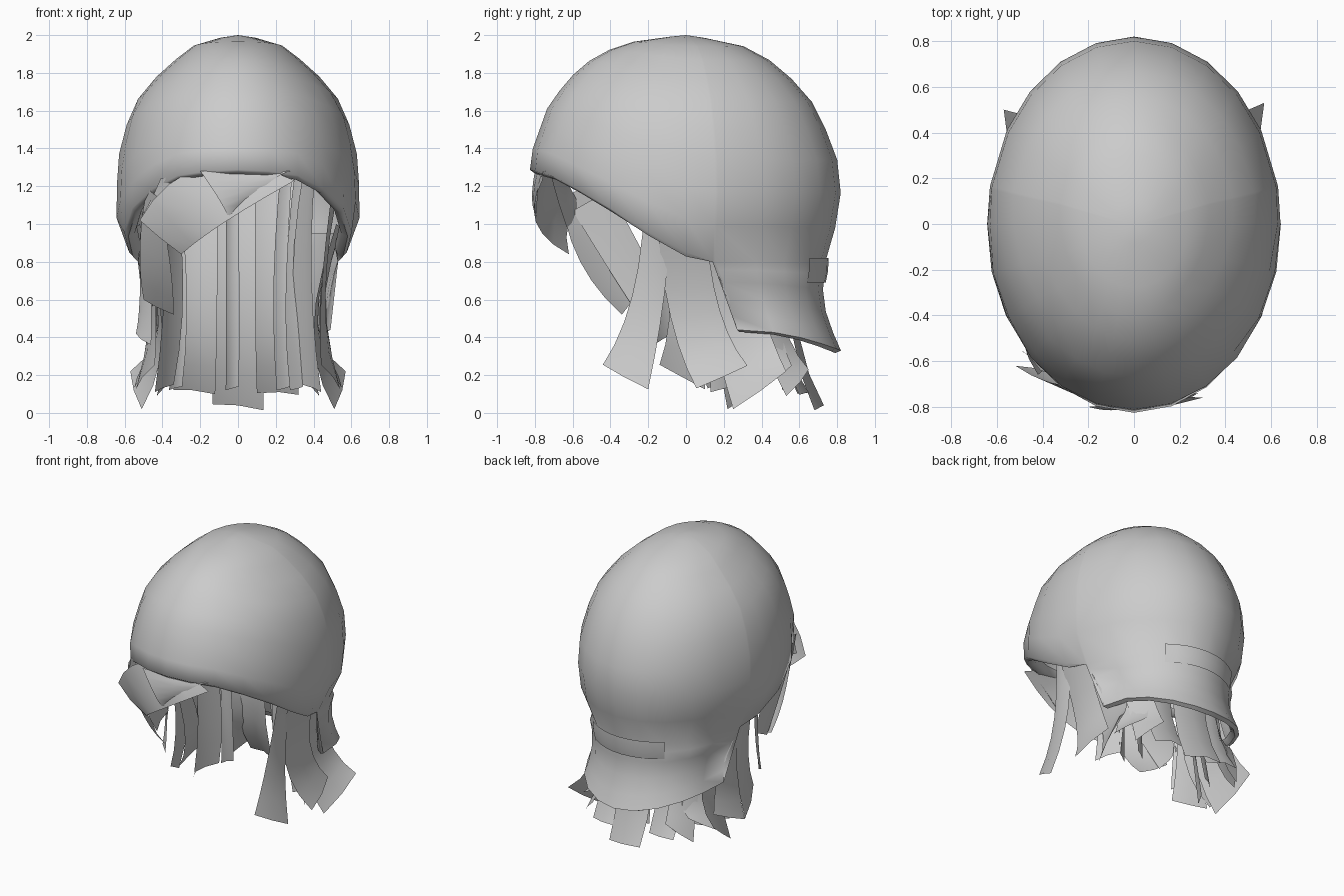
import bpy, bmesh, math, random
from mathutils import Vector

if "Cube" in bpy.data.objects:
    bpy.data.objects.remove(bpy.data.objects["Cube"])

random.seed(4)
grey = bpy.data.materials.new("plain_grey")
grey.diffuse_color = (0.6, 0.6, 0.6, 1)
grey.use_nodes = True
grey.node_tree.nodes["Principled BSDF"].inputs["Base Color"].default_value = grey.diffuse_color


def lerp(table, v):
    if v <= table[0][0]:
        return table[0][1]
    for (a, p), (b, q) in zip(table, table[1:]):
        if v <= b:
            return p + (q - p) * (v - a) / (b - a)
    return table[-1][1]


def grid(name, rows, closed=False, angle=50):
    """Skin a grid of points, row by row."""
    bm = bmesh.new()
    vs = [[bm.verts.new(p) for p in r] for r in rows]
    for a, b in zip(vs, vs[1:]):
        n = len(a)
        for i in range(n if closed else n - 1):
            j = (i + 1) % n
            bm.faces.new((a[i], b[i], b[j], a[j]))
    bmesh.ops.remove_doubles(bm, verts=bm.verts, dist=0.0005)
    me = bpy.data.meshes.new(name)
    bm.to_mesh(me)
    bm.free()
    me.materials.append(grey)
    ob = bpy.data.objects.new(name, me)
    bpy.context.collection.objects.link(ob)
    bpy.ops.object.select_all(action='DESELECT')
    ob.select_set(True)
    bpy.context.view_layer.objects.active = ob
    bpy.ops.object.shade_smooth_by_angle(angle=math.radians(angle))
    return ob


# Cap: horizontal oval slices, cut off at a rim that drops from brow to nape
side_x = [(.72, .47), (.8, .54), (.89, .605), (1.05, .648), (1.35, .635), (1.6, .57),
          (1.73, .485), (1.86, .345), (1.97, .2), (2, 0)]
front_y = [(.8, .7), (1.05, .8), (1.34, .832), (1.64, .725), (1.84, .555), (1.95, .355),
           (1.98, .2), (2, 0)]
back_y = [(.72, .7), (.82, .75), (.95, .785), (1.2, .825), (1.4, .79), (1.7, .64),
          (1.92, .38), (1.97, .2), (2, 0)]
rim_z = [(-.82, 1.29), (-.68, 1.25), (-.4, 1.08), (-.2, .95), (0, .85), (.15, .8),
         (.4, .8), (.8, .79)]
ROWS, FLAP0 = 10, 102


def cap_point(th, z, k=1):
    c, s = math.cos(th), math.sin(th)
    y = -c * lerp(front_y, z) if c > 0 else -c * lerp(back_y, z)
    return Vector((s * lerp(side_x, z) * k, y * k, z))


# a doubled column at each side marks the front edge of the neck flap
half = list(range(15, 91, 15)) + [FLAP0 - 1, FLAP0] + list(range(120, 180, 15))
degrees = [0] + half + [180] + [360 - d for d in reversed(half)]
cols = [(d, math.radians(d), lerp(rim_z, -.81 * math.cos(math.radians(d)))) for d in degrees]
rows = []
for r in range(ROWS + 1):
    f = math.cos(r / ROWS * math.pi / 2) if r < ROWS else 0
    rows.append([cap_point(t, z + (2 - z) * f) for d, t, z in cols])


def flap_point(d, z, f, rx, yb, y0):
    a = math.pi * (d - FLAP0) / (360 - 2 * FLAP0)
    zb = .33 + .11 * math.cos(a) ** 2
    return Vector((rx * math.cos(a), y0 + (yb - y0) * math.sin(a), z + (zb - z) * f))


# Below the rim: the flap grows at the back, the front rolls into a thin lip
skirt = [(.12, .51, .735, .175, 0, 0), (.3, .485, .725, .2, 0, 0), (.55, .47, .74, .225, 0, 0),
         (.8, .475, .78, .25, 0, 0), (1, .49, .82, .27, 0, 0), (1.03, .46, .79, .28, .035, -.022),
         (.98, .44, .77, .285, .09, -.008), (.93, .43, .755, .29, .11, .03)]
for f, rx, yb, y0, k, dz in skirt:
    row = []
    for d, t, z in cols:
        fade = min(1, max(0, 1 + math.cos(t) * 5))
        if FLAP0 <= d <= 360 - FLAP0:
            row.append(flap_point(d, z, f, rx, yb, y0))
        else:
            row.append(cap_point(t, z, 1 - k * fade) + Vector((0, 0, dz * fade)))
    rows.append(row)
grid("cap_with_neck_flap", rows, closed=True, angle=60)

# Tie band: short raised fold at the back of the neck
band = []
for z, g in ((.82, .015), (.75, .012), (.69, .0)):
    band.append([((.48 + g) * math.cos(a), .19 + (.55 + g) * math.sin(a), z)
                 for a in (math.radians(55 + 70 * i / 8) for i in range(9))])
grid("tie_band", band)


def strand(name, keys, bulge=.015, notch=0.0, steps=7):
    """Ribbon through three keys: centre and half-width vector."""
    k = [(Vector(a), Vector(b)) for a, b in keys]
    rows = []
    for i in range(steps):
        t = i / (steps - 1)
        w0, w1, w2 = 2 * (t - .5) * (t - 1), 4 * t * (1 - t), 2 * t * (t - .5)
        c = k[0][0] * w0 + k[1][0] * w1 + k[2][0] * w2
        h = k[0][1] * w0 + k[1][1] * w1 + k[2][1] * w2
        out = Vector((c.x, c.y, 0)).normalized() * bulge
        tip = Vector((0, 0, notch if i == steps - 1 else 0))
        rows.append([c - h, c + out + tip, c + h])
    grid(name, rows)


# Side locks, on both sides: centre and half-width at root, middle and tip
locks = [
    [((.50, -.15, 1.1), (.01, .07, -.02)), ((.45, -.2, .62), (.01, .085, 0)), ((.49, -.32, .19), (.05, .12, -.065))],
    [((.53, -.02, .98), (.01, .13, -.02)), ((.44, .05, .52), (.01, .13, .02)), ((.52, .19, .19), (-.03, .135, .06))],
    [((.50, .15, .95), (-.01, .12, 0)), ((.41, .28, .46), (.01, .14, .03)), ((.54, .39, .12), (.03, .14, .10))],
    [((.46, .3, .95), (-.05, .1, 0)), ((.36, .4, .45), (-.06, .09, .03)), ((.46, .49, .2), (-.07, .07, .05))],
    [((.42, .38, .95), (-.06, .06, 0)), ((.33, .45, .48), (-.06, .06, .02)), ((.36, .59, .16), (-.07, .06, .07))],
    [((.38, .02, 1.3), (-.03, .06, 0)), ((.34, .15, .7), (-.05, .06, 0)), ((.39, .2, .13), (-.05, .07, .02))],
]
# the left locks hang further back than the right ones
left_shift = [(.08, .2, .3), (.06, .08, .06), (0, 0, -.03), (0, 0, -.03), (0, 0, 0), (0, 0, 0)]
for s, side in ((1, "right"), (-1, "left")):
    for n, keys in enumerate(locks):
        strand(f"{side}_lock_{n + 1}",
               [((s * c[0], c[1] + (d if s < 0 else 0), c[2]), (s * h[0], h[1], h[2]))
                for d, (c, h) in zip(left_shift[n], keys)])

# Back locks: a curtain of overlapping ribbons hanging below the flap
for n, (x, w, tip) in enumerate(((-.22, .11, .11), (0, .135, .03), (.2, .11, .10))):
    yb = .55 - abs(x) * .4
    strand(f"back_lock_{n + 1}",
           [((x, yb + .1, 1.3), (w, 0, 0)), ((x, yb, .6), (w, 0, 0)),
            ((x * 1.05, yb + .15, tip), (w, -.02, random.uniform(-.02, .02)))],
           bulge=.03, notch=.01)

# Narrow inner locks hanging behind the side ones
for n, (x, y) in enumerate(((-.33, .3), (-.03, .48), (.24, .3), (.31, .2))):
    strand(f"inner_lock_{n + 1}",
           [((x * 1.1, y, 1.35), (.03, .01, 0)), ((x * .93, y, .7), (.035, .01, 0)),
            ((x, y + .05, .13), (.035, .02, .01))])

# Fringe: a sweep across the brow, a short point and locks by the left cheek
strand("fringe_sweep", [((.2, -.74, 1.27), (-.1, .02, .04)), ((-.17, -.755, 1.14), (-.1, .04, .13)),
                        ((-.41, -.62, .93), (-.11, .0, .09))])
strand("fringe_point", [((.04, -.77, 1.28), (.24, .03, 0)), ((.04, -.795, 1.18), (.14, .02, .05)),
                        ((-.04, -.79, 1.05), (.015, 0, .01))], bulge=.01)
strand("fringe_corner", [((-.3, -.68, 1.26), (.11, -.04, .02)), ((-.37, -.63, 1.13), (.09, -.05, 0)),
                         ((-.44, -.59, 1.02), (.06, -.04, -.04))], bulge=0)
strand("cheek_lock", [((-.45, -.58, 1.17), (-.03, .08, .03)), ((-.44, -.48, .84), (-.08, .08, .04)),
                      ((-.42, -.3, .56), (-.08, .04, .04))])
strand("cheek_sweep", [((-.44, -.5, 1.12), (0, .1, .05)), ((-.45, -.35, .86), (0, .09, .05)),
                       ((-.46, -.2, .6), (-.01, .08, .04))])
strand("cheek_lock_tail", [((-.5, -.08, .95), (-.02, .05, 0)), ((-.49, -.1, .62), (-.03, .05, 0)),
                           ((-.5, -.12, .39), (-.04, .05, .03))])
